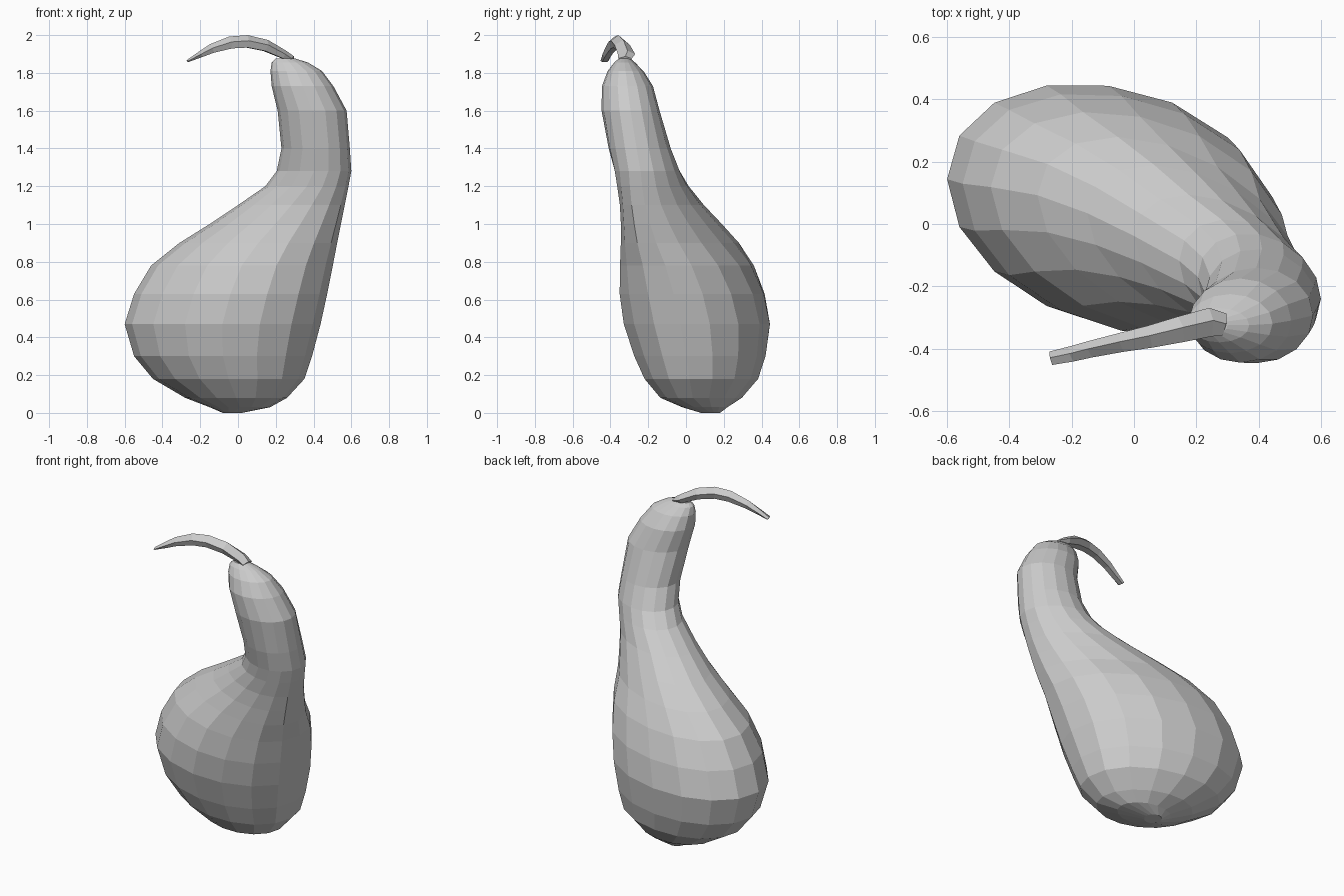
import bpy, bmesh, math
from mathutils import Vector


def skin(name, rings):
    """Join equal-sized point rings into a closed flat-shaded tube."""
    bm = bmesh.new()
    loops = [[bm.verts.new(p) for p in ring] for ring in rings]
    n = len(loops[0])
    for lo, hi in zip(loops, loops[1:]):
        for i in range(n):
            j = (i + 1) % n
            bm.faces.new((lo[i], lo[j], hi[j], hi[i]))
    bm.faces.new(loops[0][::-1])
    bm.faces.new(loops[-1])
    bmesh.ops.recalc_face_normals(bm, faces=bm.faces)
    mesh = bpy.data.meshes.new(name)
    bm.to_mesh(mesh)
    bm.free()
    obj = bpy.data.objects.new(name, mesh)
    bpy.context.collection.objects.link(obj)
    return obj


# Gourd body and neck: height, x extents, y extents, diagonal slant
slices = [
    (0.00, -0.08, 0.02, 0.08, 0.18, 0.0),
    (0.03, -0.15, 0.17, -0.02, 0.22, -0.1),
    (0.08, -0.28, 0.26, -0.14, 0.30, -0.2),
    (0.18, -0.45, 0.35, -0.225, 0.385, -0.2),
    (0.30, -0.55, 0.39, -0.28, 0.425, -0.2),
    (0.47, -0.60, 0.435, -0.335, 0.45, -0.22),
    (0.63, -0.55, 0.47, -0.355, 0.42, -0.25),
    (0.78, -0.46, 0.50, -0.35, 0.36, -0.32),
    (0.90, -0.31, 0.525, -0.345, 0.28, -0.4),
    (1.00, -0.15, 0.545, -0.345, 0.19, -0.42),
    (1.10, 0.00, 0.565, -0.35, 0.095, -0.4),
    (1.20, 0.145, 0.585, -0.365, 0.015, -0.3),
    (1.28, 0.205, 0.60, -0.38, -0.03, -0.2),
    (1.40, 0.23, 0.592, -0.41, -0.08, -0.1),
    (1.60, 0.21, 0.575, -0.447, -0.14, 0.0),
    (1.73, 0.178, 0.505, -0.445, -0.175, 0.0),
    (1.81, 0.172, 0.445, -0.415, -0.225, 0.0),
    (1.855, 0.178, 0.37, -0.38, -0.27, 0.0),
    (1.877, 0.20, 0.30, -0.355, -0.295, 0.0),
]
SIDES = 16
body = []
for z, x0, x1, y0, y1, slant in slices:
    ring = []
    for i in range(SIDES):
        t = math.tau * i / SIDES
        # fuller shoulder toward the back right of the belly
        full = 1.0
        if 0.1 < z < 0.85:
            full += 0.05 * max(0, math.cos(t - 0.85)) ** 6
        ring.append(((x0 + x1) / 2 + (x1 - x0) / 2 * math.cos(t) * full,
                     (y0 + y1) / 2 + (y1 - y0) / 2 * math.sin(t + math.asin(slant)) * full, z))
    body.append(ring)
skin("gourd_body", body)

# Curved tapering stem: centre point, half width, half thickness
path = [
    ((0.29, -0.323, 1.875), 0.036, 0.014),
    ((0.245, -0.315, 1.897), 0.046, 0.023),
    ((0.15, -0.338, 1.945), 0.042, 0.031),
    ((0.05, -0.362, 1.967), 0.036, 0.033),
    ((-0.04, -0.38, 1.961), 0.031, 0.032),
    ((-0.14, -0.402, 1.929), 0.027, 0.024),
    ((-0.20, -0.417, 1.898), 0.025, 0.016),
    ((-0.267, -0.431, 1.863), 0.022, 0.006),
]
stem = []
for k, (c, w, h) in enumerate(path):
    a = Vector(path[max(k - 1, 0)][0])
    b = Vector(path[min(k + 1, len(path) - 1)][0])
    d = (b - a).normalized()
    side = d.cross(Vector((0, 0, 1))).normalized()
    up = side.cross(d)
    stem.append([Vector(c) + side * w * u + up * h * v
                 for u, v in ((-1, 0.1), (-0.6, -1), (0.6, -1), (1, 0.1), (0.1, 1))])
skin("stem", stem)
